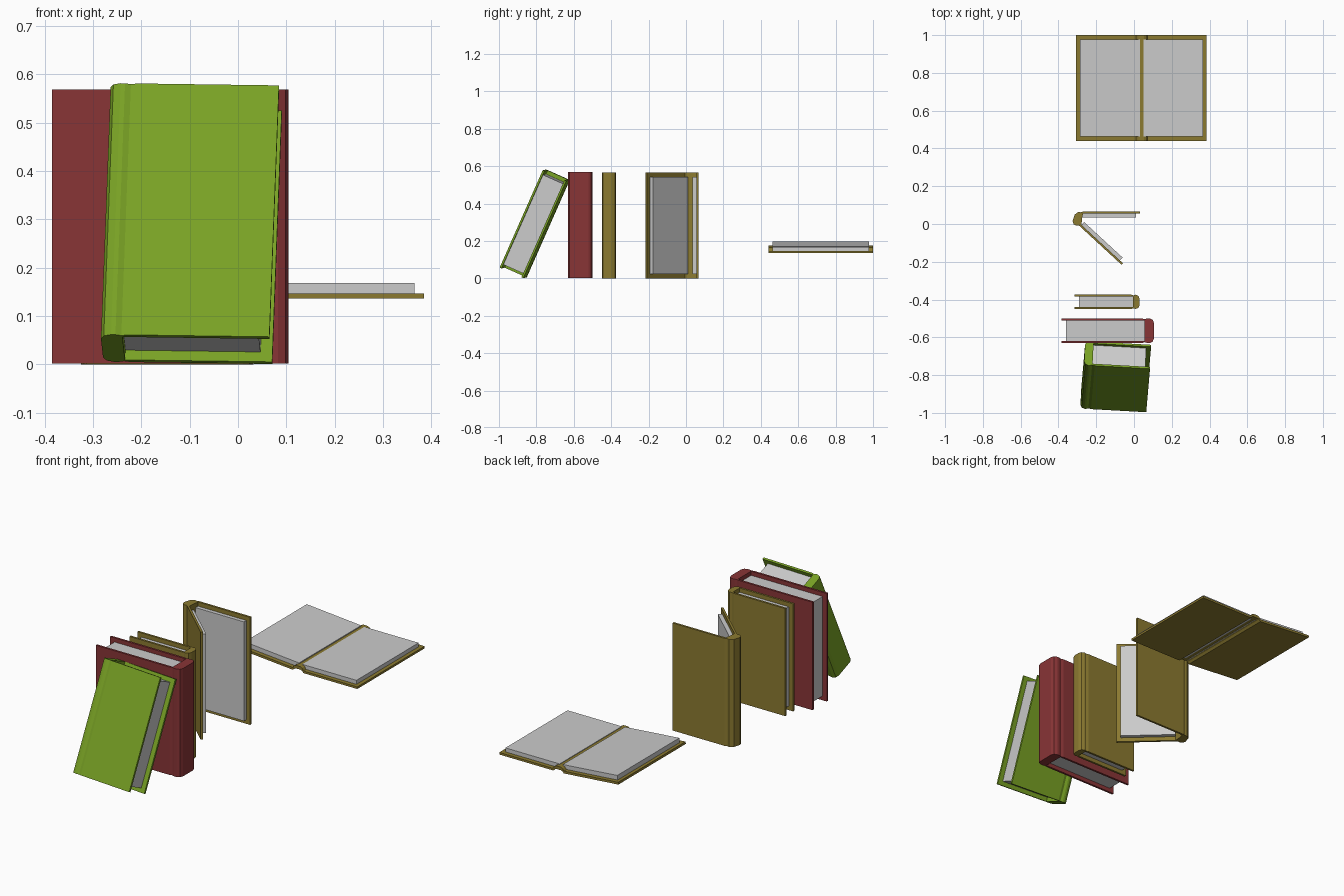
import bpy, bmesh, math
from mathutils import Matrix, Vector

if "Cube" in bpy.data.objects:
    bpy.data.objects.remove(bpy.data.objects["Cube"])


def material(name, rgb):
    m = bpy.data.materials.new(name)
    m.diffuse_color = (*rgb, 1)
    m.use_nodes = True
    m.node_tree.nodes["Principled BSDF"].inputs["Base Color"].default_value = m.diffuse_color
    return m


RED = material("red_cover", (0.25, 0.035, 0.037))
GREEN = material("green_cover", (0.19, 0.36, 0.018))
TAN = material("tan_cover", (0.26, 0.195, 0.03))


def prism(name, pts, z0, z1, mat=None, matrix=Matrix()):
    """Extrude a flat cross-section from z0 to z1, then place it."""
    bm = bmesh.new()
    face = bm.faces.new([bm.verts.new((x, y, z0)) for x, y in pts])
    ext = bmesh.ops.extrude_face_region(bm, geom=[face])["geom"]
    bmesh.ops.translate(bm, vec=(0, 0, z1 - z0),
                        verts=[v for v in ext if isinstance(v, bmesh.types.BMVert)])
    bmesh.ops.recalc_face_normals(bm, faces=bm.faces)
    me = bpy.data.meshes.new(name)
    bm.to_mesh(me)
    bm.free()
    ob = bpy.data.objects.new(name, me)
    bpy.context.collection.objects.link(ob)
    ob.matrix_world = matrix
    if mat:
        me.materials.append(mat)


def closed_book(name, w, t, h, spine, mat, matrix):
    """Fore edge at x = 0, spine at x = w, thickness centred on y = 0."""
    c, a, r = 0.011, t / 2, min(0.022, t / 3)
    s = w - spine
    half = [(0, a - c), (0, a), (s - 0.012, a), (s + 0.002, a - 0.004),
            (s + 0.014, a), (w - r, a), (w - r * 0.3, a - r * 0.3), (w, a - r)]
    # inner mouth of the cover closes the loop at the solid spine
    pts = half + [(x, -y) for x, y in reversed(half)] + [(s, c - a), (s, a - c)]
    prism(name + "_cover", pts, 0, h, mat, matrix)
    p = a - c
    prism(name + "_pages", [(0.025, -p), (s, -p), (s, p), (0.025, p)],
          0.022, h - 0.022, None, matrix)


# Upright closed books, spines to the right
closed_book("red_book", 0.49, 0.13, 0.567, 0.05, RED,
            Matrix.Translation((-0.385, -0.565, 0.002)))
closed_book("tan_book", 0.345, 0.076, 0.565, 0.034, TAN,
            Matrix.Translation((-0.315, -0.412, 0.0)))

# Leaning green book, spine to the left
up = Vector((0.035, 0.404, 0.914)).normalized()
side = Vector((-0.998, 0.055, 0.012))
side = (side - up * side.dot(up)).normalized()
depth = up.cross(side)
lean = Matrix((side, depth, up)).transposed().to_4x4()
lean.translation = (0.068, -0.933, 0.029)
closed_book("green_book", 0.35, 0.139, 0.569, 0.045, GREEN, lean)

# Half-open standing book
d = Vector((0.735, -0.678))
n = Vector((0.678, 0.735))
root = Vector((-0.3, 0.0))


def flap(along, out):
    return tuple(root + d * along + n * out)


prism("half_open_cover", [
    (0.032, 0.066), (-0.27, 0.066), (-0.282, 0.062), (-0.295, 0.064),
    (-0.314, 0.05), (-0.325, 0.015), (-0.319, -0.002), (-0.308, -0.008),
    flap(0.01, 0), flap(0.318, 0), flap(0.318, 0.011), flap(0.02, 0.011),
    (-0.275, 0.03), (-0.27, 0.055), (0.032, 0.055)], 0, 0.565, TAN)
prism("half_open_back_pages", [(-0.272, 0.035), (0.01, 0.035), (0.01, 0.055),
                               (-0.272, 0.055)], 0.022, 0.543)
prism("half_open_front_pages", [flap(0.02, 0.011), flap(0.296, 0.011),
                                flap(0.296, 0.032), flap(0.02, 0.032)], 0.022, 0.543)

# Flat open book: the section lies in x-z and runs along y
lay = Matrix.Rotation(math.radians(90), 4, 'X')
prism("flat_open_cover", [
    (0.385, 0.136), (0.072, 0.136), (0.064, 0.146), (0.054, 0.149),
    (0.027, 0.149), (0.019, 0.146), (0.01, 0.137), (-0.307, 0.163),
    (-0.306, 0.175), (0.01, 0.149), (0.018, 0.16), (0.027, 0.165),
    (0.054, 0.165), (0.064, 0.16), (0.072, 0.147), (0.385, 0.147)],
    -1.0, -0.44, TAN, lay)
prism("flat_open_right_pages", [(0.05, 0.147), (0.365, 0.147), (0.365, 0.168),
                                (0.05, 0.168)], -0.978, -0.462, None, lay)
prism("flat_open_left_pages", [(0.03, 0.148), (0.031, 0.17), (-0.285, 0.197),
                               (-0.287, 0.173)], -0.978, -0.462, None, lay)
